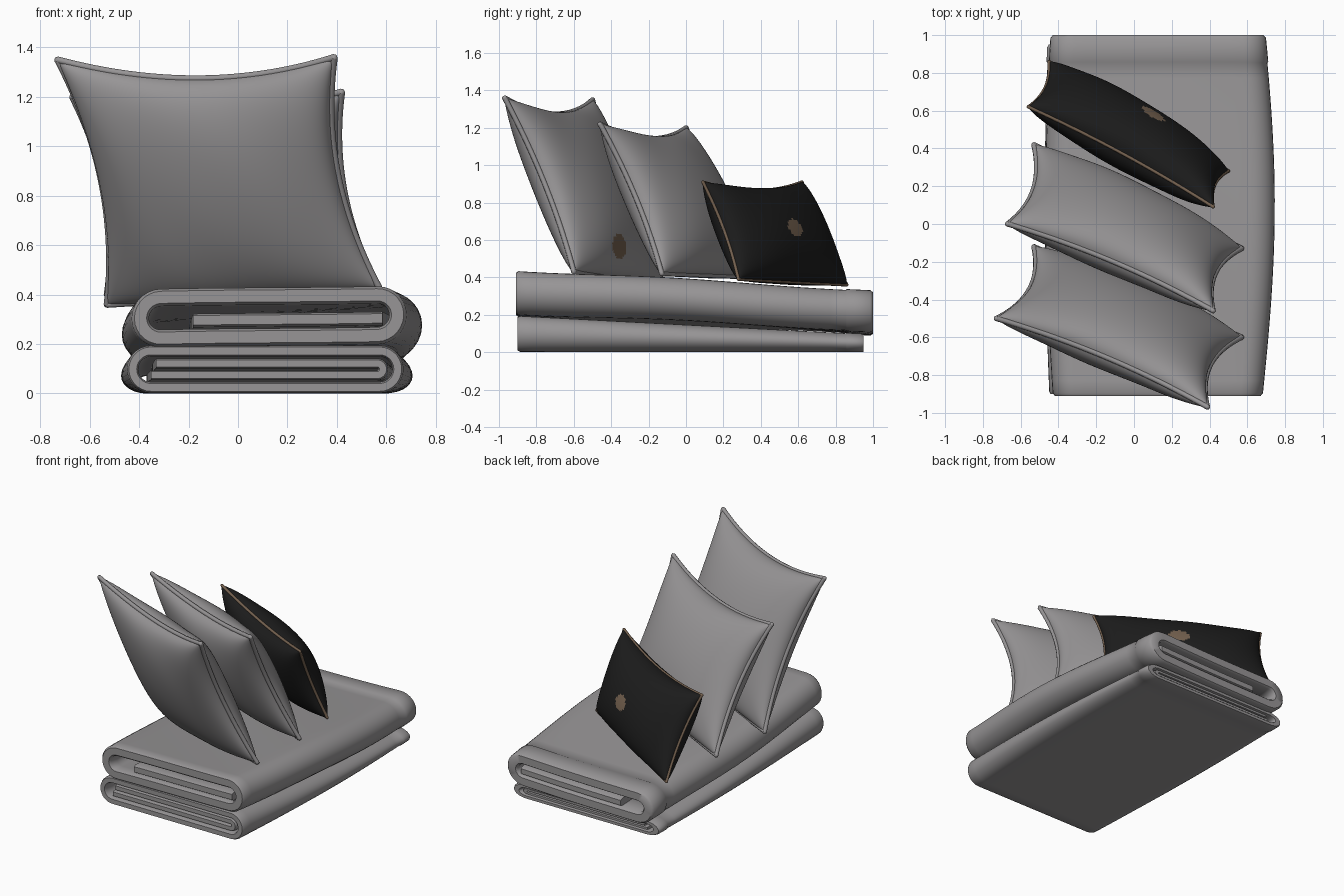
import bpy, bmesh, math
from mathutils import Vector

old = bpy.data.objects.get("Cube")
if old:
    bpy.data.objects.remove(old, do_unlink=True)


def material(name, rgb):
    m = bpy.data.materials.new(name)
    m.use_nodes = True
    m.diffuse_color = (*rgb, 1)
    m.node_tree.nodes["Principled BSDF"].inputs["Base Color"].default_value = (*rgb, 1)
    return m


GREY = material("grey cloth", (0.31, 0.3, 0.305))
BLACK = material("black cloth", (0.012, 0.012, 0.012))
BROWN = material("brown trim", (0.18, 0.122, 0.08))


def add_mesh(name, bm, mats):
    bmesh.ops.recalc_face_normals(bm, faces=bm.faces)
    me = bpy.data.meshes.new(name)
    bm.to_mesh(me)
    bm.free()
    for m in mats:
        me.materials.append(m)
    ob = bpy.data.objects.new(name, me)
    bpy.context.collection.objects.link(ob)
    bpy.ops.object.select_all(action='DESELECT')
    ob.select_set(True)
    bpy.context.view_layer.objects.active = ob
    bpy.ops.object.shade_smooth_by_angle(angle=math.radians(50))


def lerp(a, b, t):
    return a + (b - a) * t


# ---- cushions: two puffed sheets sewn along a pinched border, with piping ----
def cushion(name, corners, puff, pinch, cloth, trim, cord, badge=None):
    tl, tr, bl, br = (Vector(c) for c in corners)
    across = (tr - tl + br - bl) / 4
    up = (tl - bl + tr - br) / 4
    front = across.cross(up).normalized()

    def place(u, v, side=0):
        # straight four-corner patch, drawn in at the sides and along the top
        top = tl.lerp(tr, (u + 1) / 2)
        low = bl.lerp(br, (u + 1) / 2)
        p = low.lerp(top, (v + 1) / 2)
        p -= across * (pinch * u * (1 - v * v))
        p -= up * (0.17 * (v + 1) / 2 * (1 - u * u))
        swell = max(0, (1 - u * u) * (1 - v * v)) ** 0.42
        crease = 1 + 0.05 * math.sin(7 * u + 3 * v) * (u * u + v * v) / 2
        return p + front * (side * puff * swell * crease)

    n, m = 90, 72
    us = [math.sin(math.pi * (i / n - 0.5)) for i in range(n + 1)]
    vs = [math.sin(math.pi * (j / m - 0.5)) for j in range(m + 1)]
    bm = bmesh.new()
    for side in (1, -1):
        grid = [[bm.verts.new(place(u, v, side)) for v in vs] for u in us]
        for i in range(n):
            for j in range(m):
                f = bm.faces.new((grid[i][j], grid[i + 1][j],
                                  grid[i + 1][j + 1], grid[i][j + 1]))
                # plain oval badge on the back sheet
                if badge and side < 0:
                    cu, cv, ru, rv = badge
                    du = (us[i] + us[i + 1]) / 2 - cu
                    dv = (vs[j] + vs[j + 1]) / 2 - cv
                    f.material_index = int((du / ru) ** 2 + (dv / rv) ** 2 < 1)
    bmesh.ops.remove_doubles(bm, verts=bm.verts, dist=0.0001)
    add_mesh(name, bm, [cloth, BROWN])

    # piping follows the border
    cu = bpy.data.curves.new(name + "_piping", 'CURVE')
    cu.dimensions = '3D'
    cu.bevel_depth = cord
    cu.bevel_resolution = 2
    loop = [(u, -1) for u in us[:-1]] + [(1, v) for v in vs[:-1]]
    loop += [(-u, 1) for u in us[:-1]] + [(-1, -v) for v in vs[:-1]]
    sp = cu.splines.new('POLY')
    sp.points.add(len(loop) - 1)
    for pt, (u, v) in zip(sp.points, loop):
        pt.co = (*place(u, v), 1)
    sp.use_cyclic_u = True
    cu.materials.append(trim)
    ob = bpy.data.objects.new(name + "_piping", cu)
    bpy.context.collection.objects.link(ob)


cushion("front_cushion", [(-0.73, -0.5, 1.35), (0.39, -0.97, 1.36),
                          (-0.53, -0.12, 0.36), (0.57, -0.6, 0.43)],
        0.18, 0.14, GREY, GREY, 0.014, (0.25, -0.74, 0.15, 0.13))
cushion("middle_cushion", [(-0.67, 0, 1.2), (0.42, -0.46, 1.22),
                           (-0.53, 0.42, 0.4), (0.57, -0.13, 0.42)],
        0.18, 0.12, GREY, GREY, 0.014)
cushion("small_cushion", [(-0.56, 0.62, 0.91), (0.42, 0.09, 0.91),
                          (-0.45, 0.86, 0.36), (0.5, 0.28, 0.39)],
        0.165, 0.07, BLACK, BROWN, 0.009, (0.1, -0.08, 0.13, 0.19))


# ---- blankets: thick folded strips swept from front to back ----
def run(x0, x1, z, n=14):
    return [(lerp(x0, x1, i / n), z) for i in range(n + 1)]


def turn(x, z0, z1, side, n=14):
    r, mid = abs(z1 - z0) / 2, (z0 + z1) / 2
    return [(x + side * r * math.sin(math.pi * i / n),
             mid + (z0 - mid) * math.cos(math.pi * i / n)) for i in range(1, n)]


def ring(x0, x1, z0, z1):
    return run(x1, x0, z0) + turn(x0, z0, z1, -1) + run(x0, x1, z1) + turn(x1, z1, z0, 1)


def fold(name, path, thick, y0, y1, floor, scale, widen, closed):
    k = len(path)
    rims = []
    for i, (x, z) in enumerate(path):
        a = path[i - 1] if i or closed else path[0]
        b = path[(i + 1) % k] if i < k - 1 or closed else path[i]
        t = Vector((b[0] - a[0], b[1] - a[1])).normalized()
        rims.append((x, z, -t.y, t.x))
    seam = 0.86
    ys = [y0, y0 + 0.015] + [lerp(y0, seam - 0.006, i / 22) for i in range(1, 23)]
    ys += [seam, lerp(seam, y1, 0.5), y1 - 0.015, y1]
    bm = bmesh.new()
    sections = []
    for y in ys:
        t = (y + 0.9) / 1.9
        half = thick / 2
        if y >= seam and closed:
            half += 0.005  # hem is a little thicker
        if y in (y0, y1):
            half *= 0.7    # softened rim
        wide = 1 + widen * math.cos((y - 0.1) * 1.5)
        pair = []
        for s in (1, -1):
            row = []
            for x, z, nx, nz in rims:
                px = (x + s * half * nx) * wide
                pz = max(0, z + s * half * nz) * lerp(1, scale, t) + lerp(*floor, t)
                if floor[0]:  # gentle sag and lean of the upper layer
                    pz += 0.006 * math.sin(4 * y + 3 * px) + 0.025 * px
                row.append(bm.verts.new((px, y, pz)))
            pair.append(row)
        sections.append(pair)

    links = [(i, (i + 1) % k) for i in range(k if closed else k - 1)]
    for a, b in zip(sections, sections[1:]):
        for s in (0, 1):
            for i, j in links:
                bm.faces.new((a[s][i], a[s][j], b[s][j], b[s][i]))
        if not closed:
            for i in (0, k - 1):
                bm.faces.new((a[0][i], a[1][i], b[1][i], b[0][i]))
    for l, r in (sections[0], sections[-1]):
        for i, j in links:
            bm.faces.new((l[i], l[j], r[j], r[i]))
    add_mesh(name, bm, [GREY])


# lower blanket: outer wrap with a doubled layer inside
LOW = ((0, 0), 0.48, 0.06)
fold("lower_blanket", ring(-0.35, 0.57, 0.024, 0.172), 0.045, -0.9, 0.95, *LOW, True)
inner = run(-0.33, 0.56, 0.122) + turn(0.56, 0.122, 0.074, 1) + run(0.56, -0.35, 0.074)
fold("lower_inner_layer", inner, 0.04, -0.89, 0.94, *LOW, False)

# upper blanket: thicker outer wrap with a single layer inside
HIGH = ((0.18, 0.09), 0.92, 0.1)
fold("upper_blanket", ring(-0.31, 0.56, 0.045, 0.21), 0.07, -0.91, 1.0, *HIGH, True)
fold("upper_inner_layer", run(-0.18, 0.58, 0.115), 0.055, -0.9, 0.99, *HIGH, False)
